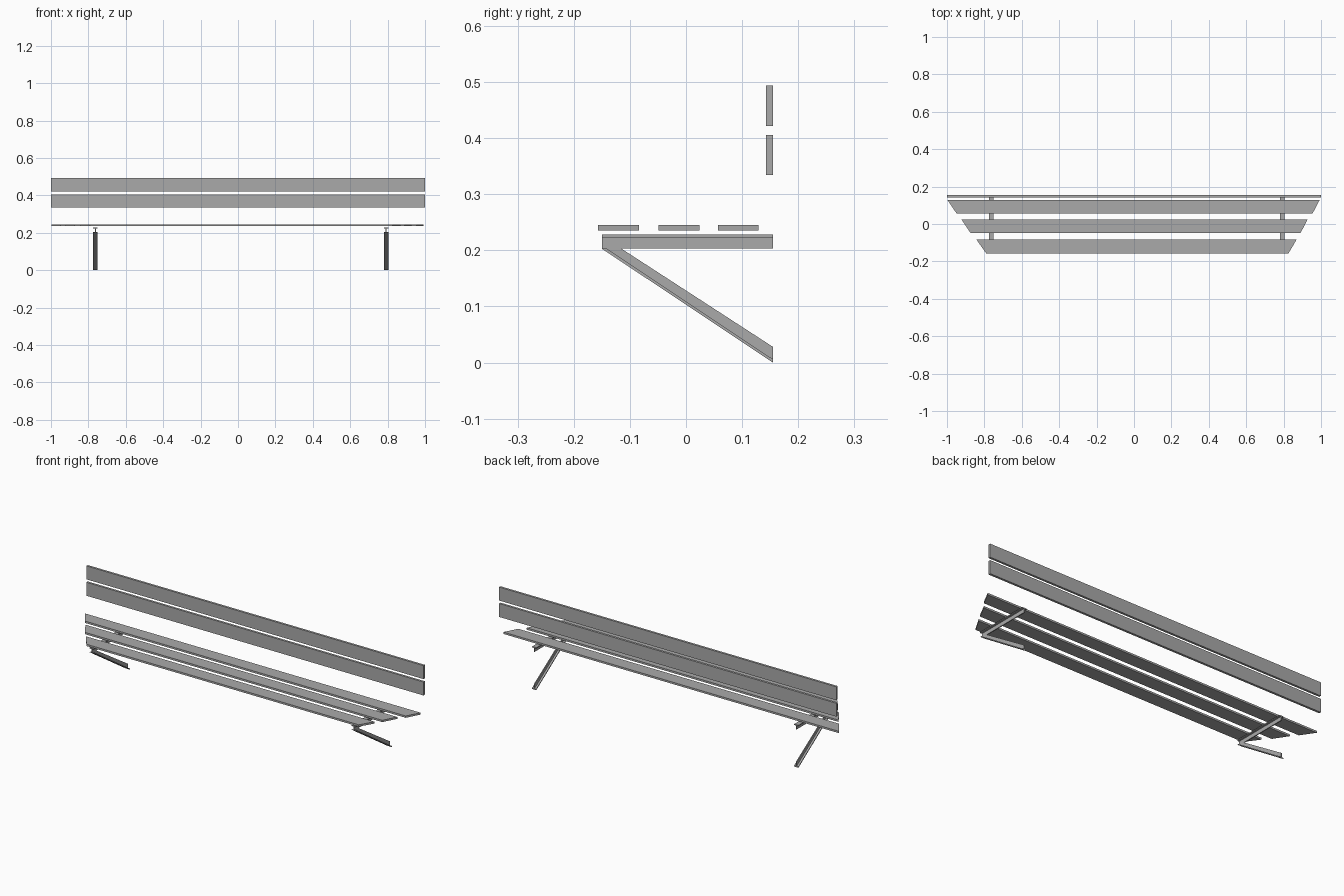
import bpy

cube = bpy.data.objects.get("Cube")
if cube:
    bpy.data.objects.remove(cube, do_unlink=True)

GREY = (0.4, 0.4, 0.4, 1)
mat = bpy.data.materials.new("plain grey")
mat.use_nodes = True
mat.diffuse_color = GREY
mat.node_tree.nodes["Principled BSDF"].inputs["Base Color"].default_value = GREY


def prism(name, outline, axis, low, high):
    """Extrude a closed 2D outline along an axis (0 = x, 1 = y, 2 = z)."""
    n = len(outline)
    verts = []
    for level in (low, high):
        for a, b in outline:
            p = [a, b]
            p.insert(axis, level)
            verts.append(p)
    faces = [list(range(n)), list(range(n, 2 * n))]
    faces += [[i, (i + 1) % n, (i + 1) % n + n, i + n] for i in range(n)]
    mesh = bpy.data.meshes.new(name)
    mesh.from_pydata(verts, [], faces)
    mesh.materials.append(mat)
    obj = bpy.data.objects.new(name, mesh)
    bpy.context.collection.objects.link(obj)
    # Make normals consistent
    import bmesh
    bm = bmesh.new()
    bm.from_mesh(mesh)
    bmesh.ops.recalc_face_normals(bm, faces=bm.faces)
    bm.to_mesh(mesh)
    bm.free()
    return obj


# Seat slats with mitred ends: front y, back y, front x span, back x span
slats = {
    "front_seat_slat": (-0.157, -0.084, (-0.79, 0.826), (-0.842, 0.869)),
    "middle_seat_slat": (-0.049, 0.024, (-0.874, 0.89), (-0.922, 0.928)),
    "rear_seat_slat": (0.057, 0.129, (-0.949, 0.955), (-0.998, 0.993)),
}
for name, (y0, y1, front, back) in slats.items():
    prism(name, [(front[0], y0), (front[1], y0), (back[1], y1), (back[0], y1)],
          2, 0.235, 0.245)

# Backrest boards
for name, z0 in (("lower_back_board", 0.334), ("upper_back_board", 0.422)):
    prism(name, [(-1, z0), (1, z0), (1, z0 + 0.072), (-1, z0 + 0.072)],
          1, 0.143, 0.155)

# T-section arms and sloping legs, one pair at each end
FLANGE, WEB = 0.0125, 0.0025
for side, x in (("right", -0.763), ("left", 0.792)):
    prism(side + "_arm_flange",
          [(-0.15, 0.223), (0.155, 0.223), (0.155, 0.228), (-0.15, 0.228)],
          0, x - FLANGE, x + FLANGE)
    prism(side + "_arm_web",
          [(-0.15, 0.203), (0.155, 0.203), (0.155, 0.223), (-0.15, 0.223)],
          0, x - WEB, x + WEB)
    prism(side + "_leg_flange",
          [(-0.15, 0.203), (0.155, 0.0), (0.155, 0.006), (-0.141, 0.203)],
          0, x - FLANGE, x + FLANGE)
    prism(side + "_leg_web",
          [(-0.141, 0.203), (0.155, 0.006), (0.155, 0.028), (-0.115, 0.203)],
          0, x - WEB, x + WEB)
